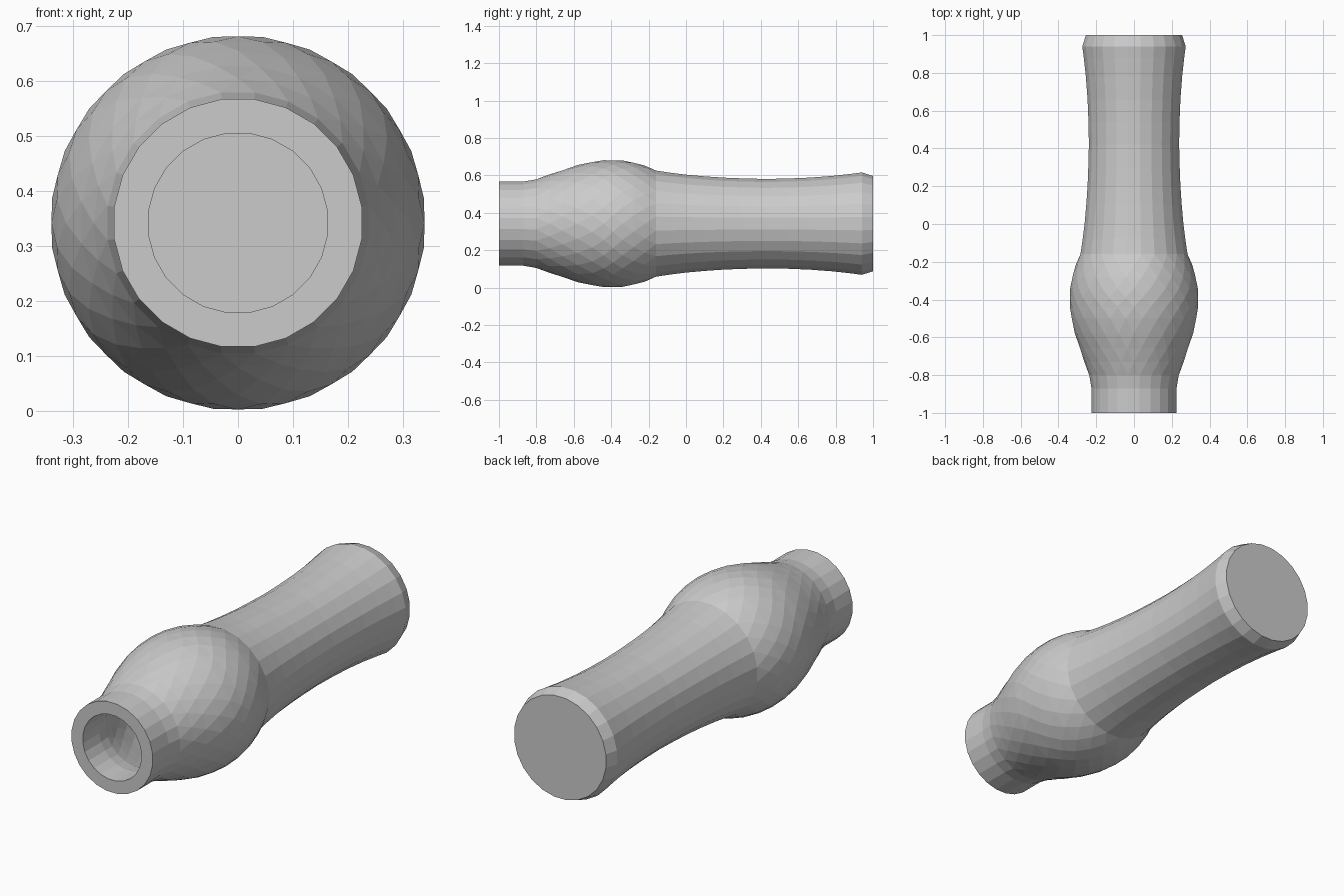
import bpy, bmesh, math

if "Cube" in bpy.data.objects:
    bpy.data.objects.remove(bpy.data.objects["Cube"])

SIDES = 24
AXIS_Z = 0.342
WALL = 0.062

# (y, radius, phase): phase 0.5 puts flats at top, alternating phases give the faceted bulb
neck = [(-1.0, .227, .5), (-.87, .227, .5), (-.8, .239, .5)]
bulb = [(-.73, .263, 0), (-.66, .287, .5), (-.58, .313, 0), (-.5, .332, .5), (-.44, .339, 0),
        (-.39, .341, .5), (-.34, .338, 0), (-.28, .328, .5), (-.22, .310, 0)]
grip = [(-.16, .286, .5), (-.08, .274, .5), (0, .264, .5), (.1, .255, .5), (.2, .248, .5),
        (.3, .244, .5), (.42, .241, .5), (.54, .243, .5), (.66, .248, .5), (.78, .257, .5),
        (.88, .268, .5), (.94, .276, .5)]
end_cap = [(1.0, .257, .5)]

outer = neck + bulb + grip + end_cap
# Hollow inside: short straight bore, then a chamber following the outer wall
inner = [(-1.0, .164, .5), (-.93, .164, .5)]
inner += [(y, r - WALL, p) for y, r, p in neck[1:] + bulb + grip]


def make_ring(bm, y, r, phase):
    step = 2 * math.pi / SIDES
    return [bm.verts.new((r * math.sin((i + phase) * step), y,
                          AXIS_Z + r * math.cos((i + phase) * step))) for i in range(SIDES)]


def join_rings(bm, a, b, pa, pb):
    for i in range(SIDES):
        j = (i + 1) % SIDES
        if pa == pb:
            bm.faces.new((a[i], a[j], b[j], b[i]))
        elif pa < pb:
            bm.faces.new((a[i], a[j], b[i]))
            bm.faces.new((a[j], b[j], b[i]))
        else:
            bm.faces.new((a[i], b[j], b[i]))
            bm.faces.new((a[i], a[j], b[j]))


def hollow_handle(name, profile):
    bm = bmesh.new()
    rings = [make_ring(bm, *p) for p in profile]
    for k in range(len(rings) - 1):
        join_rings(bm, rings[k], rings[k + 1], profile[k][2], profile[k + 1][2])
    bm.faces.new(rings[0])
    bm.faces.new(rings[-1])
    bmesh.ops.recalc_face_normals(bm, faces=bm.faces)
    mesh = bpy.data.meshes.new(name)
    bm.to_mesh(mesh)
    bm.free()
    obj = bpy.data.objects.new(name, mesh)
    bpy.context.collection.objects.link(obj)
    return obj


# One closed surface: chamber floor -> bore -> rim -> outside -> back cap
hollow_handle("hollow_handle", inner[::-1] + outer)
